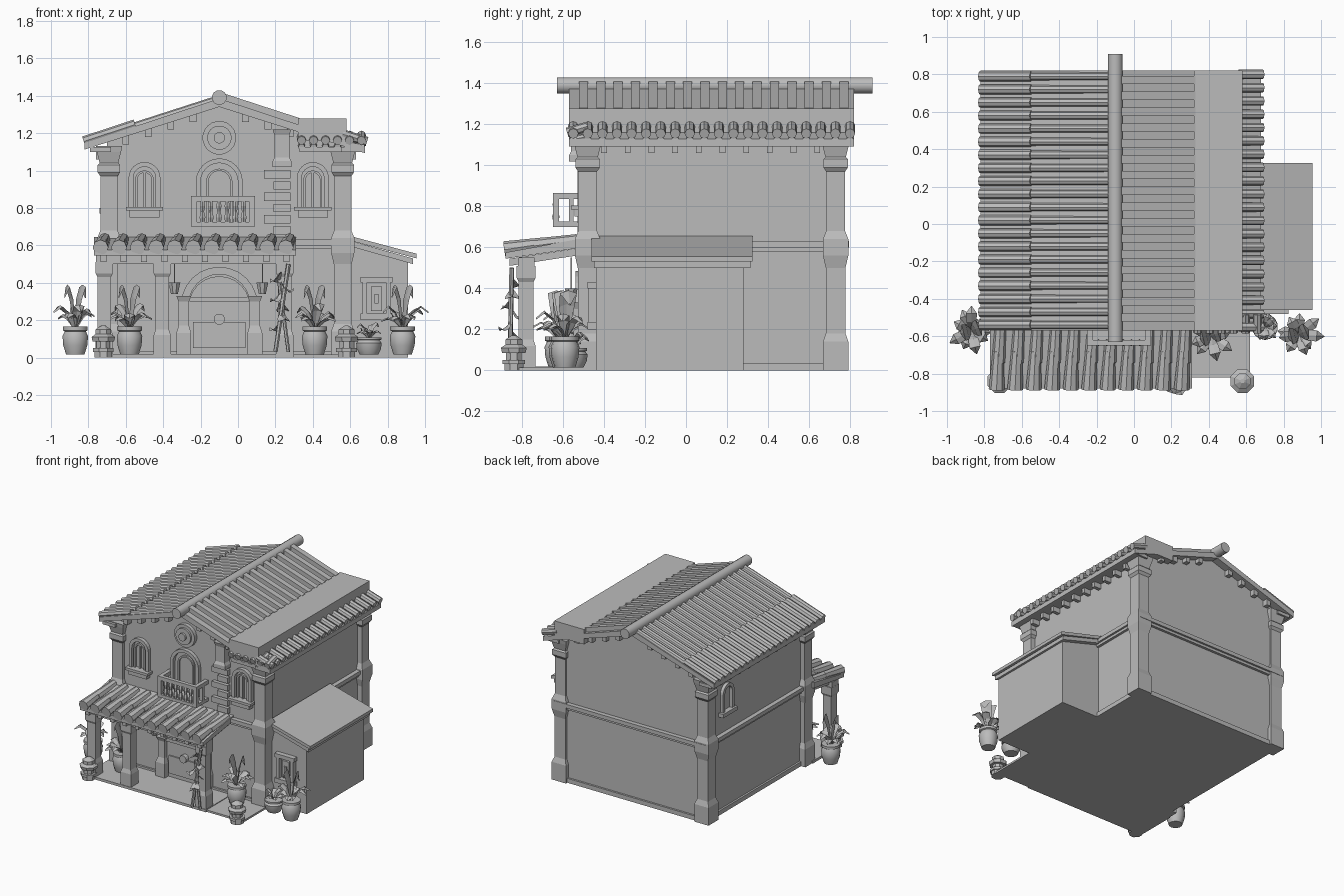
import bpy, bmesh, math, random
from mathutils import Vector

random.seed(4)
if "Cube" in bpy.data.objects:
    bpy.data.objects.remove(bpy.data.objects["Cube"])

clay = bpy.data.materials.new("clay_grey")
clay.use_nodes = True
GREY = (0.5, 0.5, 0.5, 1)
clay.diffuse_color = GREY
clay.node_tree.nodes["Principled BSDF"].inputs["Base Color"].default_value = GREY


class Part:
    """Collects simple solids into one named object."""
    def __init__(self, name):
        self.name, self.bm = name, bmesh.new()

    def loft(self, rings, cap=True):
        loops = [[self.bm.verts.new(p) for p in ring] for ring in rings]
        for a, b in zip(loops, loops[1:]):
            for i in range(len(a)):
                j = (i + 1) % len(a)
                self.bm.faces.new((a[i], a[j], b[j], b[i]))
        if cap:
            self.bm.faces.new(loops[0][::-1])
            self.bm.faces.new(loops[-1])

    def box(self, x, y, z):
        self.loft([[(x[0], y[0], h), (x[1], y[0], h), (x[1], y[1], h), (x[0], y[1], h)] for h in z])

    def along_y(self, pts, y):
        self.loft([[(a, d, b) for a, b in pts] for d in y])

    def along_x(self, pts, x):
        self.loft([[(d, a, b) for a, b in pts] for d in x])

    def tube(self, p, q, r, n=8, r2=None):
        p, q = Vector(p), Vector(q)
        d = (q - p).normalized()
        u = d.orthogonal().normalized()
        v = d.cross(u)
        ang = [math.tau * i / n for i in range(n)]
        self.loft([[c + (u * math.cos(a) + v * math.sin(a)) * s for a in ang]
                   for c, s in ((p, r), (q, r2 or r))])

    def turn(self, x, y, profile, n=12):
        """Stack of regular rings (height, half width); n=4 gives square posts."""
        k = 1 / math.cos(math.pi / n) if n == 4 else 1
        ang = [math.tau * (i + 0.5) / n for i in range(n)]
        self.loft([[(x + r * k * math.cos(a), y + r * k * math.sin(a), z) for a in ang]
                   for z, r in profile])

    def leaf(self, base, heading, length, rise, width):
        d = Vector((math.cos(heading), math.sin(heading), 0))
        s = Vector((-d.y, d.x, 0))
        rows = []
        for t, w in ((0, .2), (.35, .9), (.7, 1), (1, .05)):
            c = Vector(base) + d * length * t + Vector((0, 0, rise * math.sin(t * 2.3)))
            rows.append([self.bm.verts.new(c + s * width * w * k - Vector((0, 0, abs(k) * width * .3)))
                         for k in (-1, 0, 1)])
        for a, b in zip(rows, rows[1:]):
            for i in (0, 1):
                self.bm.faces.new((a[i], a[i + 1], b[i + 1], b[i]))

    def done(self, smooth=False):
        bmesh.ops.recalc_face_normals(self.bm, faces=self.bm.faces)
        mesh = bpy.data.meshes.new(self.name)
        self.bm.to_mesh(mesh)
        self.bm.free()
        mesh.materials.append(clay)
        obj = bpy.data.objects.new(self.name, mesh)
        bpy.context.collection.objects.link(obj)
        if smooth:
            bpy.ops.object.select_all(action='DESELECT')
            obj.select_set(True)
            bpy.context.view_layer.objects.active = obj
            bpy.ops.object.shade_smooth_by_angle(angle=math.radians(40))


def steps(a, b, n):
    return [a + (b - a) * i / (n - 1) for i in range(n)]


def arch(cx, half, z0, spring):
    curve = [(cx + half * math.cos(a), spring + half * math.sin(a)) for a in steps(0, math.pi, 13)]
    return [(cx + half, z0)] + curve + [(cx - half, z0)]


def arch_frame(part, cx, half, z0, spring, rim, y):
    outer, inner = arch(cx, half, z0, spring), arch(cx, half - rim, z0, spring)
    for i in range(len(outer) - 1):
        part.along_y([outer[i], outer[i + 1], inner[i + 1], inner[i]], y)


RIDGE = -0.1
def roof_z(x):
    return 1.4 - 0.33 * abs(x - RIDGE)


# House walls with gables, floor band and plinth
p = Part("house_walls")
p.along_y([(-.7, 0), (.57, 0), (.57, 1.14), (RIDGE, 1.35), (-.7, 1.16)], (-.5, .76))
p.done()
p = Part("floor_band")
p.box((-.72, .59), (-.52, .78), (.58, .6))
p.box((-.735, .605), (-.535, .795), (.6, .63))
p.done()
p = Part("plinth")
p.box((-.715, .585), (-.515, .775), (0, .035))
p.done()

# Corner columns with bases and capitals
p = Part("corner_columns")
for x in (-.69, .56):
    for y in (-.48, .73):
        p.turn(x, y, [(0, .062), (.14, .062), (.18, .048), (.5, .048), (.56, .062), (.64, .062),
                      (.68, .046), (.97, .046), (.99, .06), (1.03, .06), (1.04, .05), (1.1, .065), (1.13, .07)], 4)
p.done()

# Main roof
p = Part("roof_slabs")
for x in (-.82, .68):
    z = roof_z(x)
    p.along_y([(RIDGE, 1.385), (x, z - .015), (x, z - .05), (RIDGE, 1.34)], (-.57, .82))
p.done()
p = Part("ridge_pole")
p.tube((RIDGE, -.63, 1.39), (RIDGE, .91, 1.39), .04, 12)
p.done(True)
p = Part("right_roof_slats")
for y in steps(-.5, .77, 16):
    p.along_y([(-.07, 1.41), (.33, 1.28), (.33, 1.23), (-.07, 1.36)], (y - .022, y + .022))
p.done()
p = Part("right_roof_step")
p.box((.32, .58), (-.57, .82), (1.16, 1.278))
p.done()
p = Part("left_roof_tiles")
for y in steps(-.54, .79, 20):
    p.tube((-.12, y, 1.375), (-.58, y, roof_z(-.58) - .015), .022)
    p.tube((-.55, y, roof_z(-.55) - .005), (-.825, y, roof_z(-.825) - .005), .027)
p.done(True)

# Eaves: boards, round tiles and brackets
p = Part("eave_tiles")
for y in steps(-.55, .8, 20):
    p.tube((.56, y, 1.195), (.69, y, 1.155), .025)
    p.tube((.57, y, 1.14), (.675, y, 1.125), .018)
for x in steps(.34, .66, 6):
    p.tube((x, -.48, 1.19), (x, -.58, 1.16), .024)
    p.tube((x, -.48, 1.14), (x, -.56, 1.125), .018)
p.done(True)
p = Part("eave_boards")
p.box((.55, .66), (-.57, .81), (1.1, 1.125))
p.box((-.79, -.68), (-.57, .81), (1.1, 1.125))
p.box((.33, .67), (-.56, -.48), (1.1, 1.125))
p.done()
p = Part("eave_brackets")
for y in steps(-.4, .64, 10):
    p.box((.55, .63), (y - .014, y + .014), (1.06, 1.1))
    p.box((-.76, -.68), (y - .014, y + .014), (1.06, 1.1))
for x in (-.6, -.48, -.36, -.24, .04, .16, .28, .4):
    z = roof_z(x) - .05
    for y in ((-.55, -.49), (.75, .8)):
        p.box((x - .018, x + .018), y, (z - .045, z + .01))
p.done()

# Windows, sills and central opening
p = Part("arched_windows")
for x in (-.5, .4):
    arch_frame(p, x, .085, .79, .96, .025, (-.53, -.49))
    arch_frame(p, x, .05, .79, .95, .012, (-.52, -.49))
    p.box((x - .006, x + .006), (-.515, -.49), (.79, 1))
    p.box((x - .1, x + .1), (-.56, -.49), (.785, .805))
    p.box((x - .08, x + .08), (-.545, -.49), (.75, .785))
arch_frame(p, RIDGE, .125, .7, .94, .025, (-.53, -.49))
arch_frame(p, RIDGE, .07, .7, .94, .012, (-.515, -.49))
p.done()
p = Part("side_window")
for y in (.5,):
    pts, inn = arch(y, .07, .8, .94), arch(y, .045, .8, .94)
    for i in range(len(pts) - 1):
        p.along_x([pts[i], pts[i + 1], inn[i + 1], inn[i]], (-.725, -.69))
    p.box((-.74, -.69), (y - .09, y + .09), (.77, .8))
p.done()

# Balcony
p = Part("balcony")
p.box((-.25, .09), (-.65, -.49), (.7, .725))
p.box((-.25, .09), (-.65, -.62), (.835, .865))
for x in (-.235, .075):
    p.box((x - .015, x + .015), (-.65, -.49), (.835, .865))
    p.box((x - .015, x + .015), (-.65, -.62), (.72, .85))
    p.box((x - .015, x + .015), (-.57, -.55), (.72, .85))
for x in steps(-.19, .03, 6):
    p.turn(x, -.635, [(.72, .012), (.75, .018), (.78, .01), (.81, .016), (.84, .01)], 6)
p.done()

# Gable medallion
p = Part("gable_medallion")
for r, y in ((.09, -.53), (.065, -.545), (.03, -.56)):
    p.tube((RIDGE, -.49, 1.175), (RIDGE, y, 1.175), r, 20)
p.done(True)

# Corner stones and short pilaster on the facade
p = Part("facade_stones")
for i, z in enumerate(steps(.68, .98, 6)):
    p.box((.14 if i % 2 else .19, .28), (-.53, -.49), (z - .022, z + .022))
p.turn(.235, -.52, [(1.02, .05), (1.05, .05), (1.07, .04), (1.19, .04), (1.22, .05)], 4)
p.done()

# Front door
p = Part("door_surround")
arch_frame(p, RIDGE, .205, .02, .28, .04, (-.54, -.49))
for x in (-.29, .09):
    p.turn(x, -.52, [(.02, .04), (.13, .04), (.17, .028), (.3, .028), (.33, .04)], 4)
p.done()
p = Part("door_panels")
p.along_y(arch(RIDGE, .165, .02, .27), (-.515, -.49))
p.box((-.24, .04), (-.525, -.5), (.05, .19))
p.box((-.26, .06), (-.53, -.5), (.3, .325))
p.tube((RIDGE, -.5, .205), (RIDGE, -.55, .205), .03, 12)
p.done()

# Porch floor, posts, beams and tiled roof
p = Part("porch_floor")
p.box((-.76, .3), (-.83, -.5), (0, .02))
p.box((.3, .62), (-.82, -.44), (0, .015))
p.done()
p = Part("porch_posts")
for x in (-.715, -.405, .25):
    p.turn(x, -.78, [(.02, .046), (.12, .046), (.15, .036), (.43, .036), (.45, .046), (.51, .046)], 4)
p.done()
p = Part("porch_beams")
p.box((-.76, .3), (-.82, -.74), (.5, .55))
for x in steps(-.72, .26, 10):
    p.along_x([(-.5, .6), (-.86, .545), (-.86, .51), (-.5, .565)], (x - .016, x + .016))
p.done()
p = Part("porch_roof")
p.along_x([(-.5, .645), (-.88, .575), (-.88, .545), (-.5, .6)], (-.77, .31))
p.done()
p = Part("porch_tiles")
for x in steps(-.725, .265, 11):
    p.tube((x + .012, -.53, .635), (x, -.74, .607), .03, 8, .036)
    p.tube((x, -.68, .62), (x - .01, -.885, .588), .03, 8, .042)
p.done(True)

# Side annex with a lean-to roof and framed window
p = Part("annex_walls")
p.along_y([(.5, 0), (.91, 0), (.91, .53), (.5, .63)], (-.44, .28))
p.done()
p = Part("annex_roof")
p.along_y([(.58, .655), (.955, .555), (.955, .53), (.58, .63)], (-.46, .325))
p.along_y([(.58, .63), (.935, .53), (.935, .5), (.58, .6)], (-.45, .315))
p.done()
p = Part("annex_window")
for x in ((.665, .69), (.79, .815)):
    p.box(x, (-.475, -.43), (.22, .43))
for z in ((.2, .235), (.4, .43)):
    p.box((.655, .825), (-.48, -.43), z)
p.box((.71, .77), (-.46, -.43), (.25, .38))
p.box((.73, .75), (-.47, -.43), (.29, .34))
p.done()

# Potted plants
pots, leaves = Part("plant_pots"), Part("plant_leaves")
for x, y, s in ((-.87, -.57, 1), (-.58, -.62, 1), (.41, -.6, 1), (.88, -.59, 1), (.7, -.55, .62)):
    pots.turn(x, y, [(.015 + h * s, r) for h, r in
                     ((0, .05), (.05, .066), (.1, .07), (.125, .058), (.13, .068), (.15, .068))], 14)
    for i in range(9):
        leaves.leaf((x, y, .015 + .14 * s), i * math.tau / 9 + random.uniform(-.2, .2),
                    random.uniform(.1, .14) * s, random.uniform(.06, .14) * s, .03 * s)
    if s == 1:
        for turn in (.4, 3.4):
            leaves.leaf((x, y, .15), turn, .06, .24, .045)
pots.done(True)

# Hanging baskets and trailing foliage beside the right post
p = Part("hanging_baskets")
for x in (-.34, .13):
    p.turn(x, -.56, [(.34, .02), (.4, .034)], 8)
    p.tube((x, -.56, .4), (x, -.56, .55), .004, 4)
p.tube((.2, -.86, .03), (.27, -.85, .5), .012, 6)
p.tube((.27, -.86, .03), (.22, -.85, .4), .01, 6)
p.done()
for i, z in enumerate(steps(.2, .46, 6)):
    leaves.leaf((.23, -.85, z), 2.6 + i * 2.5, .07, -.05, .035)
leaves.done()

# Stone lanterns at the front
p = Part("garden_lanterns")
for x, y in ((-.72, -.84), (.58, -.84)):
    p.turn(x, y, [(0, .05), (.03, .05), (.03, .06), (.05, .06), (.05, .04), (.085, .04), (.085, .062),
                  (.11, .068), (.125, .045), (.15, .045), (.17, .012)], 8)
p.done()
